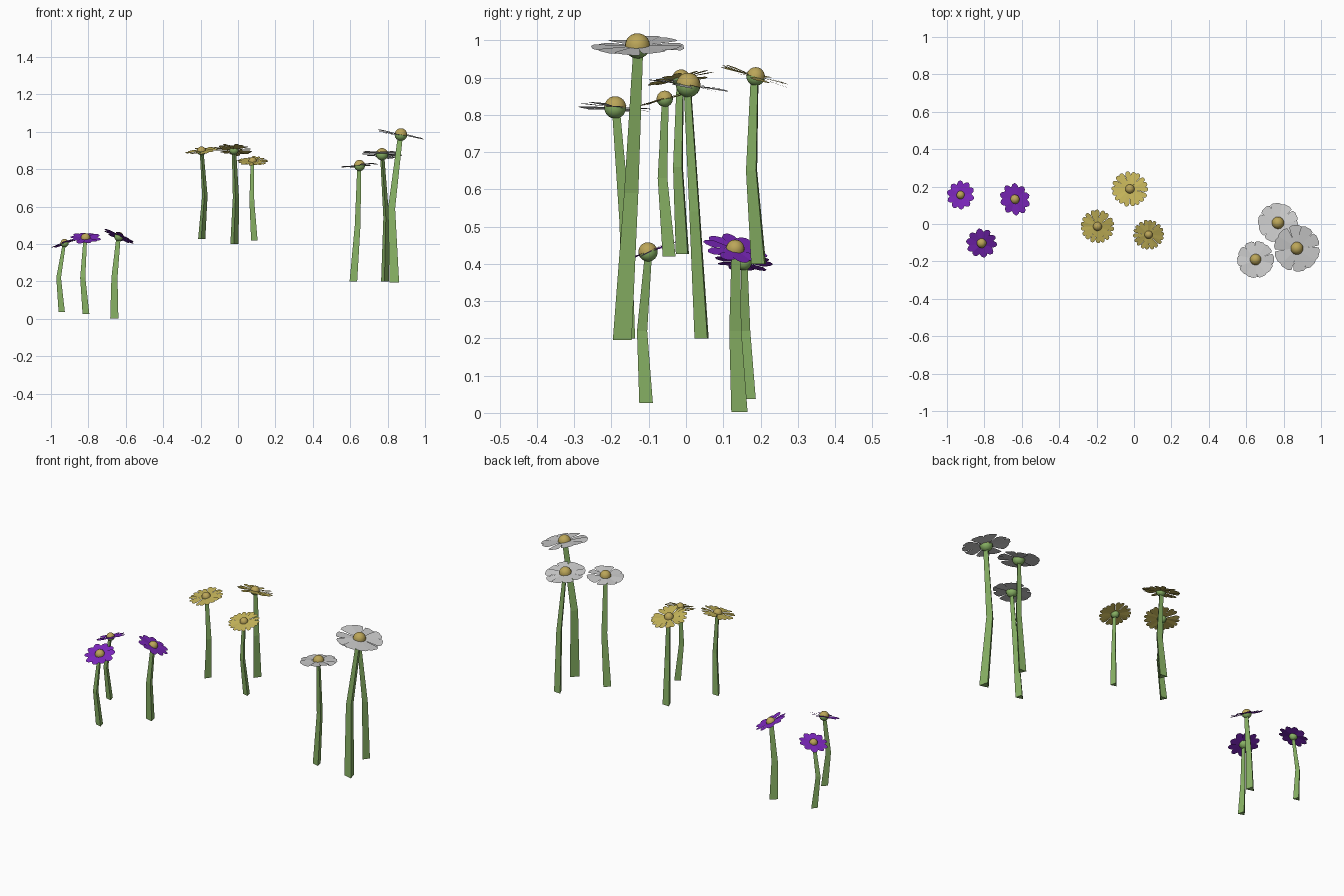
import bpy, bmesh, math, random
from mathutils import Vector, Matrix

if "Cube" in bpy.data.objects:
    bpy.data.objects.remove(bpy.data.objects["Cube"])

random.seed(4)


def material(name, rgb):
    m = bpy.data.materials.new(name)
    m.diffuse_color = (*rgb, 1)
    m.use_nodes = True
    m.node_tree.nodes["Principled BSDF"].inputs["Base Color"].default_value = m.diffuse_color
    return m


GREEN = material("leaf green", (0.25, 0.45, 0.13))
GOLD = material("pollen gold", (0.50, 0.38, 0.10))
PURPLE = material("purple", (0.20, 0.02, 0.50))
YELLOW = material("yellow", (0.55, 0.45, 0.10))
WHITE = material("white", (0.6, 0.6, 0.6))


def finish(bm, name, mat, smooth=False):
    me = bpy.data.meshes.new(name)
    bm.normal_update()
    for f in bm.faces:
        f.smooth = smooth
    bm.to_mesh(me)
    bm.free()
    me.materials.append(mat)
    bpy.context.collection.objects.link(bpy.data.objects.new(name, me))


# tapered three-sided stem bent at its middle
def stem(name, points, width, turn):
    bm = bmesh.new()
    rings = []
    for p, k in zip(points, (1, 0.75, 0.52)):
        r = width * k / 1.65
        rings.append([bm.verts.new(Vector(p) + r * Vector((math.cos(a), math.sin(a), 0)))
                      for a in (math.radians(turn + 120 * i) for i in range(3))])
    for lo, hi in zip(rings, rings[1:]):
        for i in range(3):
            j = (i + 1) % 3
            bm.faces.new((lo[i], lo[j], hi[j], hi[i]))
    bm.faces.new(rings[0][::-1])
    bm.faces.new(rings[-1])
    finish(bm, name, GREEN)


# half ball, up = pollen dome, down = calyx
def half_ball(name, frame, r, up, mat):
    bm = bmesh.new()
    bmesh.ops.create_uvsphere(bm, u_segments=16, v_segments=12, radius=r)
    bmesh.ops.bisect_plane(bm, geom=bm.verts[:] + bm.edges[:] + bm.faces[:], dist=1e-5,
                           plane_co=(0, 0, 0), plane_no=(0, 0, up), clear_inner=True)
    bm.transform(frame)
    finish(bm, name, mat, True)


# ring of thin petals, each slightly twisted about its own axis
def petals(name, frame, r, count, outline, mat):
    bm = bmesh.new()
    half = math.tan(math.pi / count)
    for i in range(count):
        spin = Matrix.Rotation(2 * math.pi * i / count + random.uniform(-.04, .04), 4, 'Z')
        twist = Matrix.Rotation(random.uniform(-.12, .12), 4, 'X')
        lift = Matrix.Rotation(random.uniform(-.05, .05), 4, 'Y')
        side = [(d * r, w * half * r) for d, w in outline]
        loop = side + [(x, -y) for x, y in reversed(side)]
        bm.faces.new([bm.verts.new(frame @ spin @ lift @ twist @ Vector((x, -y, 0)))
                      for x, y in loop])
    finish(bm, name, mat)


# petal half outlines: (distance, half width) as a share of the flower radius
POINTED = [(.15, .2), (.70, .82), (.92, .50), (1.0, .12)]
SCALLOP = [(.15, .2), (.80, .84), (.95, .62), (1.0, .20)]
BROAD = [(.10, .15), (.70, .74), (.92, .86), (1.0, .45)]

KINDS = {"purple": (10, POINTED, PURPLE), "yellow": (18, SCALLOP, YELLOW),
         "white": (10, BROAD, WHITE)}

# kind, base, bend, head, tilt (x, y), petal radius, ball radius, stem width, stem turn
FLOWERS = [
    ("purple", (-.94, .168, .037), (-.957, .158, .22), (-.927, .155, .405), (-.32, .10), .078, .022, .033, -45),
    ("purple", (-.658, .14, .003), (-.658, .13, .22), (-.637, .132, .44), (.45, .25), .088, .025, .043, -45),
    ("purple", (-.81, -.11, .026), (-.828, -.12, .22), (-.815, -.102, .432), (0, -.38), .083, .026, .036, -45),
    ("yellow", (-.02, .20, .40), (-.012, .18, .65), (-.022, .187, .903), (.06, .30), .098, .025, .042, 25),
    ("yellow", (-.195, -.005, .427), (-.178, -.018, .66), (-.195, -.013, .898), (-.12, -.16), .091, .024, .037, 25),
    ("yellow", (.09, -.048, .42), (.076, -.065, .63), (.078, -.057, .843), (.0, -.30), .083, .022, .034, -45),
    ("white", (.785, .047, .20), (.792, .027, .54), (.77, .006, .88), (.05, .17), .107, .033, .040, 25),
    ("white", (.62, -.16, .20), (.642, -.165, .50), (.65, -.19, .82), (-.07, .06), .098, .030, .040, -45),
    ("white", (.84, -.175, .195), (.824, -.15, .59), (.871, -.13, .985), (.19, -.02), .124, .034, .050, -45),
]

for n, (kind, base, bend, head, tilt, r, ball, width, turn) in enumerate(FLOWERS, 1):
    tag = f"{kind}_flower_{n}"
    count, outline, mat = KINDS[kind]
    normal = Vector((*tilt, 1))
    frame = (Matrix.Translation(head) @ normal.to_track_quat('Z', 'Y').to_matrix().to_4x4()
             @ Matrix.Rotation(n, 4, 'Z'))
    stem(tag + "_stem", (base, bend, head), width, turn)
    half_ball(tag + "_calyx", frame, ball, -1, GREEN)
    half_ball(tag + "_center", frame, ball, 1, GOLD)
    petals(tag + "_petals", frame, r, count, outline, mat)

# stand the whole model on z = 0
bpy.context.view_layer.update()
